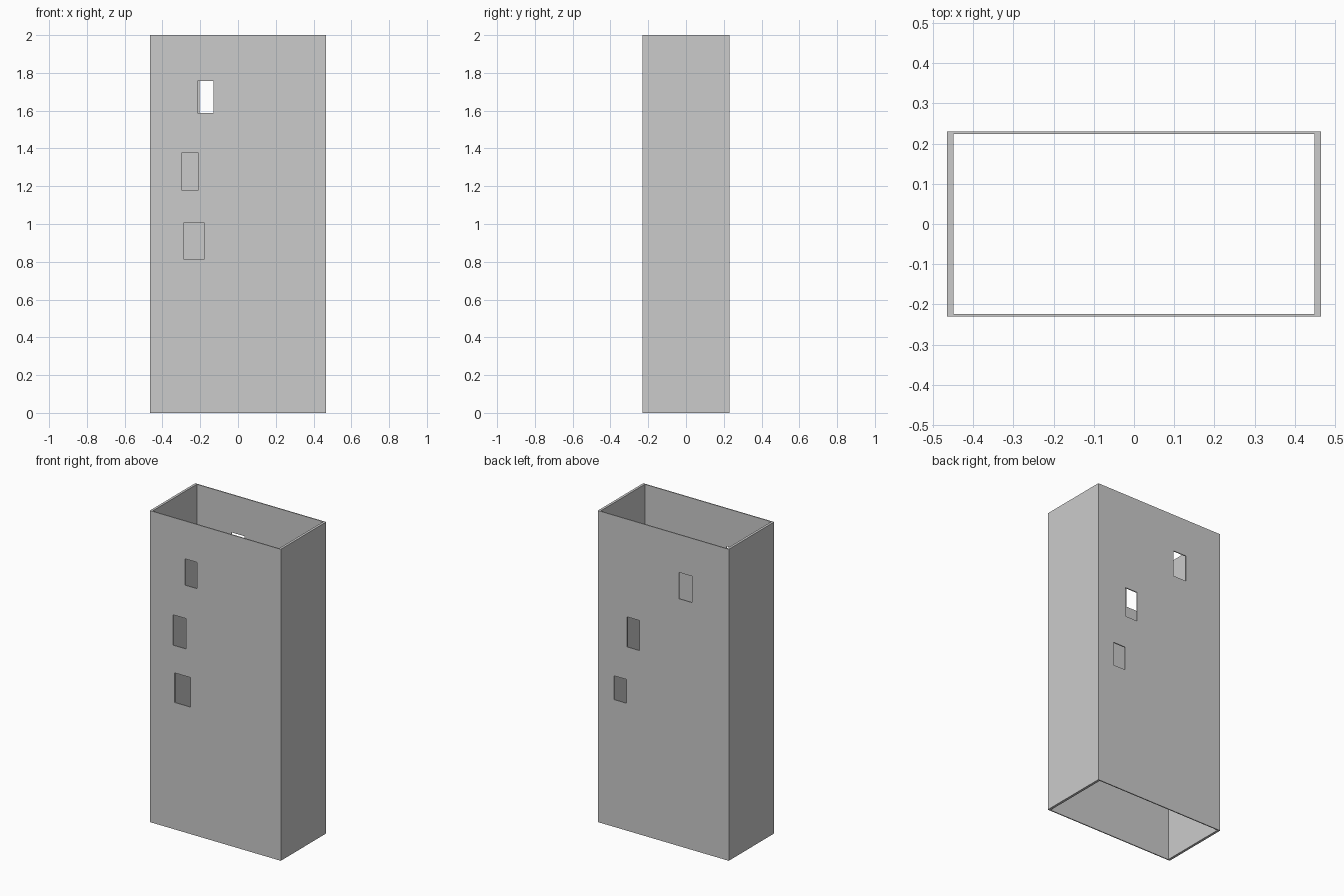
import bpy, bmesh

if "Cube" in bpy.data.objects:
    bpy.data.objects.remove(bpy.data.objects["Cube"])

W, D, H = 0.465, 0.23, 2.0      # outer half width, half depth, height
IW, ID = 0.449, 0.2235          # inner half width, half depth

# window openings: x min, x max, z min, z max
FRONT = [(-0.215, -0.13, 1.588, 1.757), (-0.30, -0.21, 1.18, 1.375), (-0.289, -0.178, 0.815, 1.005)]
BACK = [(-0.203, -0.11, 1.588, 1.757), (0.17, 0.257, 1.18, 1.373), (0.26, 0.35, 0.817, 0.97)]


def ring(bm, w, d, z):
    return [bm.verts.new((x, y, z)) for x, y in ((-w, -d), (w, -d), (w, d), (-w, d))]


# open-ended hollow tower shell
bm = bmesh.new()
loops = [ring(bm, W, D, 0), ring(bm, W, D, H), ring(bm, IW, ID, H), ring(bm, IW, ID, 0)]
for k in range(4):
    a, b = loops[k], loops[(k + 1) % 4]
    for i in range(4):
        j = (i + 1) % 4
        bm.faces.new((a[i], a[j], b[j], b[i]))
bmesh.ops.recalc_face_normals(bm, faces=bm.faces)
mesh = bpy.data.meshes.new("tower_shell")
bm.to_mesh(mesh)
bm.free()
shell = bpy.data.objects.new("tower_shell", mesh)
bpy.context.collection.objects.link(shell)
bpy.context.view_layer.objects.active = shell


def cut_window(x0, x1, z0, z1, y):
    bpy.ops.mesh.primitive_cube_add(size=1, location=((x0 + x1) / 2, y, (z0 + z1) / 2))
    cutter = bpy.context.object
    cutter.name = "window_cutter"
    cutter.scale = (x1 - x0, 0.1, z1 - z0)
    cutter.hide_render = True
    mod = shell.modifiers.new("window", 'BOOLEAN')
    mod.operation = 'DIFFERENCE'
    mod.solver = 'EXACT'
    mod.object = cutter
    bpy.context.view_layer.objects.active = shell
    bpy.ops.object.modifier_apply(modifier=mod.name)
    bpy.data.objects.remove(cutter, do_unlink=True)


# windows through the front and back walls
for y, windows in ((-D, FRONT), (D, BACK)):
    for win in windows:
        cut_window(*win, y)
